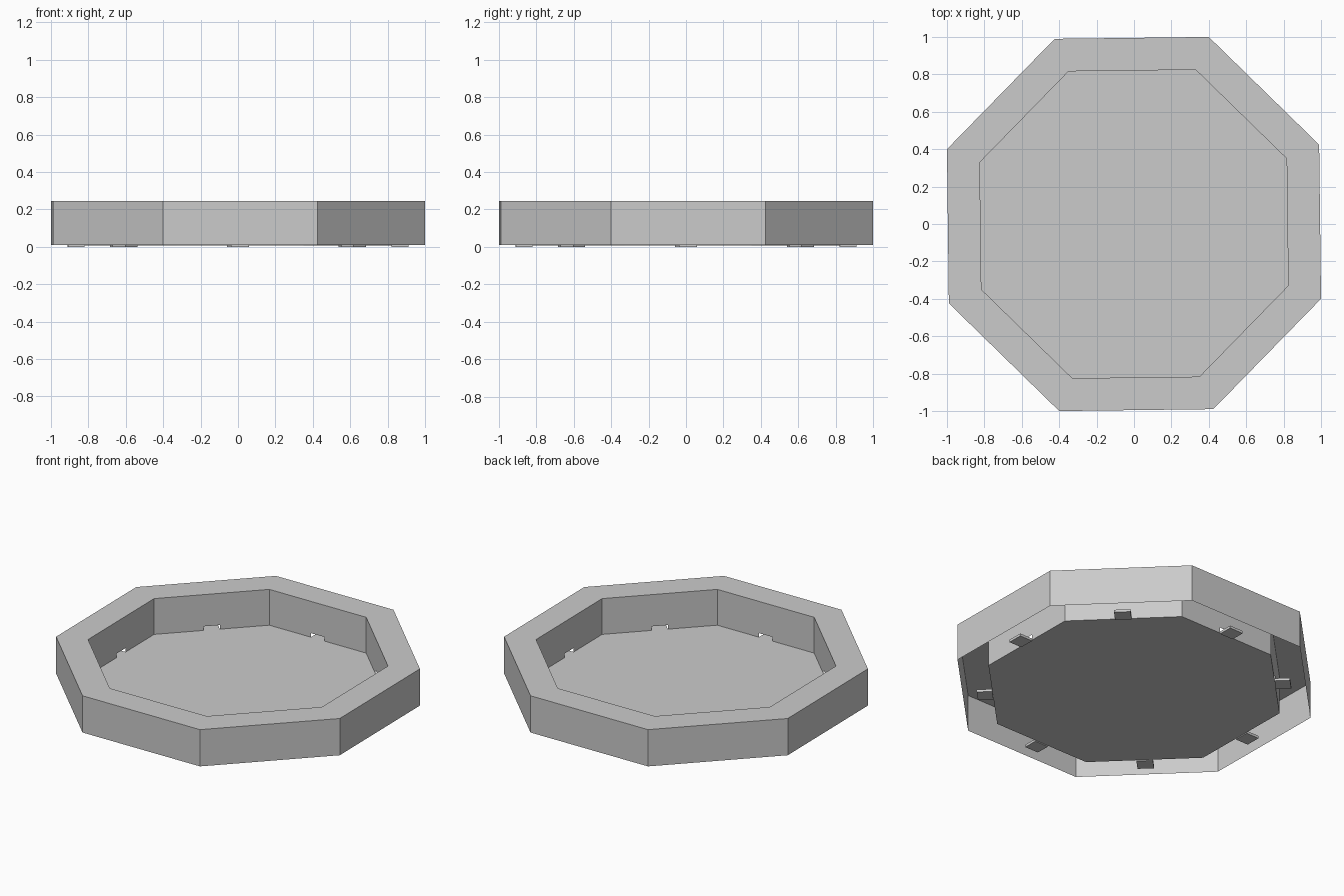
import bpy, bmesh
from math import cos, sin, pi, radians
from mathutils import Matrix, Vector

if "Cube" in bpy.data.objects:
    bpy.data.objects.remove(bpy.data.objects["Cube"])

TWIST = radians(0.7)
R_OUT, R_IN = 1.077, 0.888
Z_LOW, Z_TOP, Z_FLOOR = 0.01, 0.245, 0.016
APOTHEM = R_IN * cos(pi / 8)
TAB_W, TAB_LEN, NOTCH_Z = 0.096, 0.09, 0.042


def finish(name, bm):
    bmesh.ops.remove_doubles(bm, verts=bm.verts, dist=1e-5)
    me = bpy.data.meshes.new(name)
    bm.to_mesh(me)
    bm.free()
    ob = bpy.data.objects.new(name, me)
    bpy.context.collection.objects.link(ob)
    return ob


def face(bm, pts, rot):
    bm.faces.new([bm.verts.new(rot @ Vector(p)) for p in pts])


# hollow octagonal rim, open underneath, inner wall notched for the tabs
bm = bmesh.new()
ao, ai = R_OUT * cos(pi / 8), APOTHEM
ho, hi, n = R_OUT * sin(pi / 8), R_IN * sin(pi / 8), TAB_W / 2
for k in range(8):
    rot = Matrix.Rotation(TWIST + k * pi / 4, 3, 'Z')
    face(bm, [(ao, -ho, Z_LOW), (ao, ho, Z_LOW), (ao, ho, Z_TOP), (ao, -ho, Z_TOP)], rot)
    face(bm, [(ai, -hi, Z_TOP), (ao, -ho, Z_TOP), (ao, ho, Z_TOP), (ai, hi, Z_TOP)], rot)
    face(bm, [(ai, -hi, Z_TOP), (ai, hi, Z_TOP), (ai, hi, Z_LOW), (ai, n, Z_LOW),
              (ai, n, NOTCH_Z), (ai, -n, NOTCH_Z), (ai, -n, Z_LOW), (ai, -hi, Z_LOW)], rot)
finish("rim", bm)

# thin floor plate
bm = bmesh.new()
bmesh.ops.create_cone(bm, cap_ends=True, segments=8, radius1=R_IN, radius2=R_IN,
                      depth=Z_FLOOR - 0.006)
aim = max(bm.verts, key=lambda v: v.co.x + 0.01 * v.co.y).co
first = Vector((1, 0)).angle_signed(aim.xy)
bmesh.ops.rotate(bm, verts=bm.verts, matrix=Matrix.Rotation(first + pi / 8 + TWIST, 3, 'Z'))
bmesh.ops.translate(bm, verts=bm.verts, vec=(0, 0, (Z_FLOOR + 0.006) / 2))
finish("floor_plate", bm)

# locking tabs through the notches
bm = bmesh.new()
for k in range(8):
    mat = (Matrix.Rotation(TWIST + k * pi / 4, 4, 'Z')
           @ Matrix.Translation((APOTHEM + TAB_LEN / 2, 0, Z_FLOOR / 2))
           @ Matrix.Diagonal((TAB_LEN, TAB_W, Z_FLOOR, 1)))
    bmesh.ops.create_cube(bm, size=1, matrix=mat)
finish("locking_tabs", bm)
